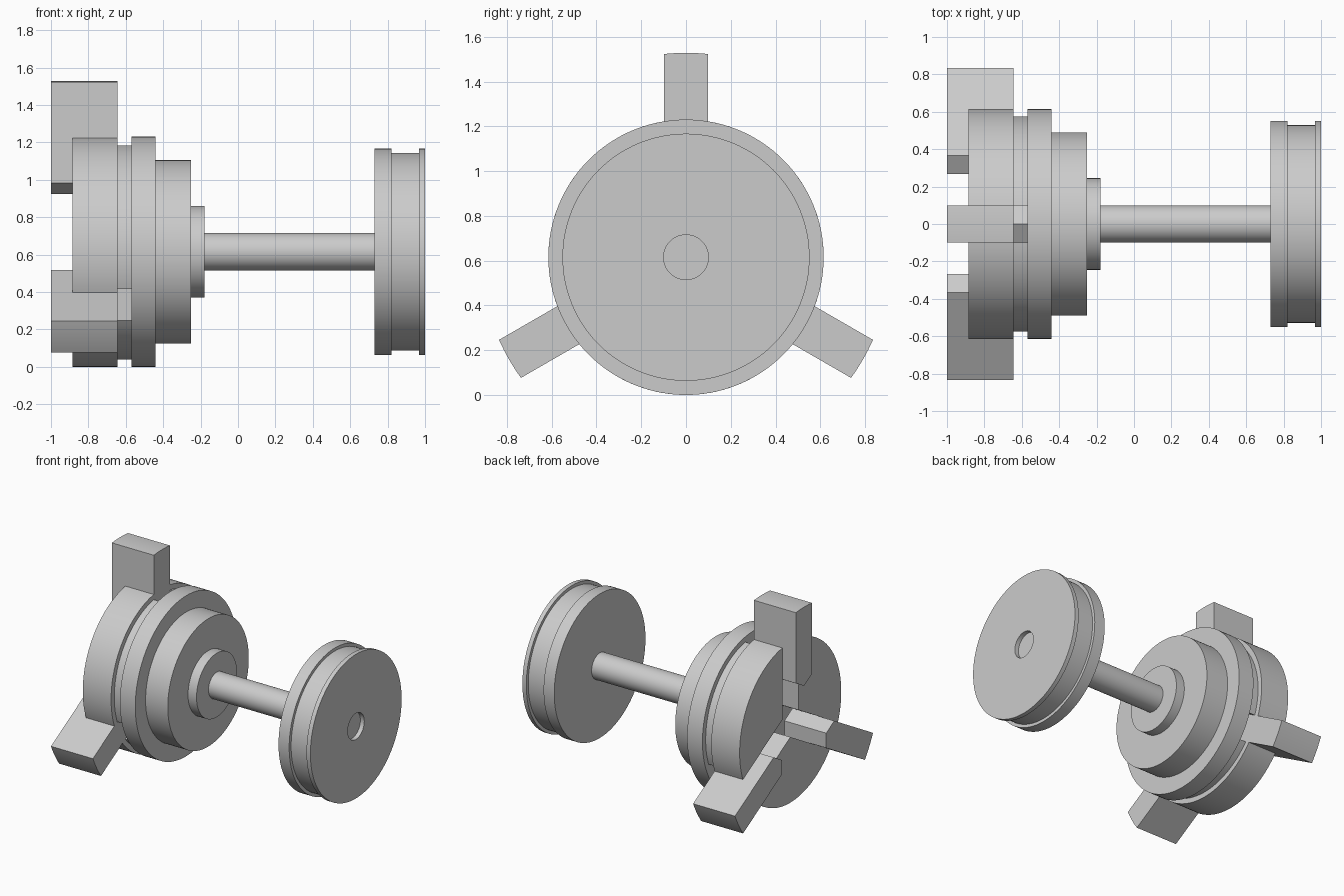
import bpy
import bmesh
import math
from mathutils import Matrix, Vector

cube = bpy.data.objects.get("Cube")
if cube:
    bpy.data.objects.remove(cube, do_unlink=True)

AXIS_Z = 0.615      # height of the spindle axis
SLOT = 0.098        # half width of the jaw slots
SEGMENTS = 128
THIRD = math.tau / 3

steel = bpy.data.materials.new("plain grey")
steel.use_nodes = True
grey = (0.6, 0.6, 0.6, 1)
steel.diffuse_color = grey
steel.node_tree.nodes["Principled BSDF"].inputs["Base Color"].default_value = grey


def finish(name, bm):
    """Turn a bmesh built around the x axis into a shaded object."""
    bmesh.ops.remove_doubles(bm, verts=bm.verts, dist=1e-5)
    bmesh.ops.recalc_face_normals(bm, faces=bm.faces)
    mesh = bpy.data.meshes.new(name)
    bm.to_mesh(mesh)
    bm.free()
    mesh.materials.append(steel)
    obj = bpy.data.objects.new(name, mesh)
    obj.location.z = AXIS_Z
    bpy.context.collection.objects.link(obj)
    bpy.ops.object.select_all(action='DESELECT')
    obj.select_set(True)
    bpy.context.view_layer.objects.active = obj
    bpy.ops.object.shade_smooth_by_angle(angle=math.radians(30))
    return obj


def lathe(name, profile):
    """Spin (x, radius) points around the x axis."""
    bm = bmesh.new()
    verts = [bm.verts.new((x, 0, r)) for x, r in profile]
    edges = [bm.edges.new(pair) for pair in zip(verts, verts[1:])]
    bmesh.ops.spin(bm, geom=verts + edges, cent=(0, 0, 0), axis=(1, 0, 0),
                   angle=math.tau, steps=SEGMENTS, use_merge=True)
    return finish(name, bm)


def prism(name, outline, x0, x1, turn):
    """Extrude a (y, z) outline along x and turn it about the axis."""
    bm = bmesh.new()
    face = bm.faces.new([bm.verts.new((x0, y, z)) for y, z in outline])
    result = bmesh.ops.extrude_face_region(bm, geom=[face], use_keep_orig=True)
    moved = [v for v in result["geom"] if isinstance(v, bmesh.types.BMVert)]
    bmesh.ops.translate(bm, verts=moved, vec=Vector((x1 - x0, 0, 0)))
    bmesh.ops.rotate(bm, verts=bm.verts, cent=(0, 0, 0),
                     matrix=Matrix.Rotation(turn, 3, 'X'))
    return finish(name, bm)


def arc(radius, start, end, steps):
    """Points on an arc, angles measured from straight up."""
    angles = [start + (end - start) * i / steps for i in range(steps + 1)]
    return [(radius * math.sin(a), radius * math.cos(a)) for a in angles]


def sector(radius):
    """Third of a disc, pointing up, set back from the slots beside it."""
    half = THIRD / 2 - math.asin(SLOT / radius)
    return [(0, SLOT / math.sin(THIRD / 2))] + arc(radius, -half, half, 40)


# Stepped back plate of the chuck
lathe("chuck_back_plate", [(-0.57, 0), (-0.57, 0.615), (-0.44, 0.615),
                           (-0.44, 0.49), (-0.252, 0.49), (-0.252, 0.245),
                           (-0.18, 0.245), (-0.18, 0)])

# Shaft between chuck and wheel
lathe("shaft", [(-0.2, 0), (-0.2, 0.1), (0.9, 0.1), (0.9, 0)])

# Grooved wheel with a shallow centre recess
lathe("wheel", [(0.73, 0), (0.73, 0.552), (0.82, 0.552), (0.82, 0.528),
                (0.967, 0.528), (0.967, 0.552), (1, 0.552), (1, 0.1),
                (0.967, 0.1), (0.967, 0)])

# Jaw outline: pointed inner end, rounded outer end
spread = math.asin(SLOT / 0.913)
tip = 0.31
jaw = [(SLOT, tip + SLOT * math.tan(math.pi / 6)), (0, tip),
       (-SLOT, tip + SLOT * math.tan(math.pi / 6))]
jaw += arc(0.913, -spread, spread, 8)

# Three slotted body sectors, neck sectors and jaws around the axis
for i in range(3):
    turn = i * THIRD
    prism(f"chuck_body_{i + 1}", sector(0.615), -0.885, -0.645, turn + THIRD / 2)
    prism(f"chuck_neck_{i + 1}", sector(0.576), -0.645, -0.57, turn + THIRD / 2)
    prism(f"jaw_{i + 1}", jaw, -1, -0.645, turn)
